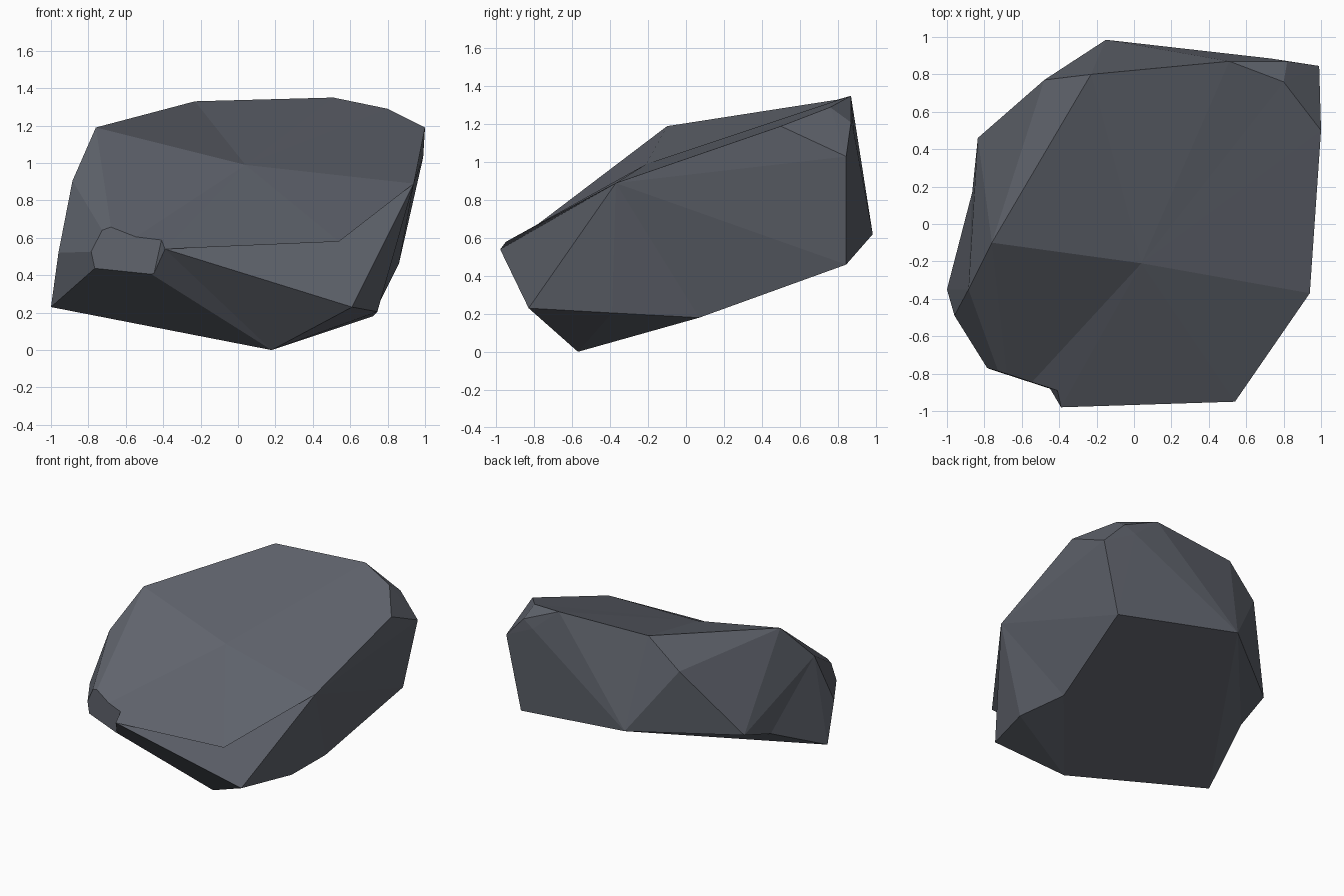
import bpy, bmesh
from mathutils import Vector

if "Cube" in bpy.data.objects:
    bpy.data.objects.remove(bpy.data.objects["Cube"])

# Corner points of the boulder, grouped by region
top = [(-.76, -.10, 1.19), (-.23, .80, 1.33), (.51, .87, 1.35), (.80, .76, 1.29), (1.0, .50, 1.19)]
back = [(-.15, .985, .62), (.86, .845, .46), (.99, .845, 1.03),
        (.82, .87, 1.21), (.73, .885, 1.16), (-.48, .77, 1.10)]
left = [(-.835, .46, .57), (-1.0, -.35, .23), (-.96, -.49, .52), (-.885, -.35, .905)]
base = [(.61, -.83, .23), (.745, -.39, .205)]

# Corners that need a crease between them
named = {"shoulder": (.94, -.37, .89), "brow_left": (-.39, -.98, .54),
         "brow_right": (.54, -.95, .58), "foot": (.18, -.57, 0), "heel": (.72, .07, .18)}
creases = [("shoulder", "brow_left"), ("brow_left", "foot"),
           ("brow_right", "foot"), ("shoulder", "heel")]

# Dents: final position, and the outward push used while wrapping the hull
dents = [((.04, -.21, .99), (0, 0, .31)),          # shallow crease on top
         ((-.865, .17, .48), (-.055, 0, -.03))]    # hollow on the left side


def wrap(bm):
    bmesh.ops.convex_hull(bm, input=bm.verts[:])
    loose = [v for v in bm.verts if not v.link_faces]
    bmesh.ops.delete(bm, geom=loose, context='VERTS')
    bmesh.ops.triangulate(bm, faces=bm.faces[:])


def fold(bm, a, b):
    """Flip the edge lying across a-b so that the crease runs from a to b."""
    for e in bm.edges:
        tips = [v for f in e.link_faces for v in f.verts if v not in e.verts]
        if len(tips) == 2 and set(tips) == {a, b}:
            c, d = e.verts
            bm.edges.remove(e)
            bm.faces.new((a, b, c))
            bm.faces.new((b, a, d))
            return


def finish(bm, name):
    bmesh.ops.recalc_face_normals(bm, faces=bm.faces[:])
    mesh = bpy.data.meshes.new(name)
    bm.to_mesh(mesh)
    bm.free()
    obj = bpy.data.objects.new(name, mesh)
    bpy.context.collection.objects.link(obj)
    return obj


# Boulder: wrap the points, set the creases, press the dents in
bm = bmesh.new()
corner = (-.66, -.97, .53)   # front left corner, chipped off below
for p in top + back + left + base + [corner]:
    bm.verts.new(p)
key = {n: bm.verts.new(p) for n, p in named.items()}
pressed = [(bm.verts.new(Vector(p) + Vector(push)), p) for p, push in dents]
wrap(bm)
for a, b in creases * 2:
    if not bm.edges.get((key[a], key[b])):
        fold(bm, key[a], key[b])
for v, p in pressed:
    v.co = p
boulder = finish(bm, "boulder")

# Slate grey stone
stone = bpy.data.materials.new("slate grey")
stone.diffuse_color = (.115, .125, .15, 1)
stone.use_nodes = True
stone.node_tree.nodes["Principled BSDF"].inputs["Base Color"].default_value = stone.diffuse_color
boulder.data.materials.append(stone)

# Wedge cutter that chips off the front left corner
upper, lower = Vector((-.41, -.89, .585)), Vector((-.45, -.88, .405))
run, lip = Vector((-.95, .307, 0)), Vector((.02, -.09, -.045)) * 4
bm = bmesh.new()
for end in (upper + (upper - lower) * 1.5, lower - (upper - lower) * 1.5):
    for off in (Vector(), run, lip, run + lip):
        bm.verts.new(end + off)
wrap(bm)
cutter = finish(bm, "chip_cutter")
cutter.data.materials.append(stone)
cutter.hide_render = True
cutter.display_type = 'WIRE'
chip = boulder.modifiers.new("chip", 'BOOLEAN')
chip.operation = 'DIFFERENCE'
chip.solver = 'EXACT'
chip.object = cutter
